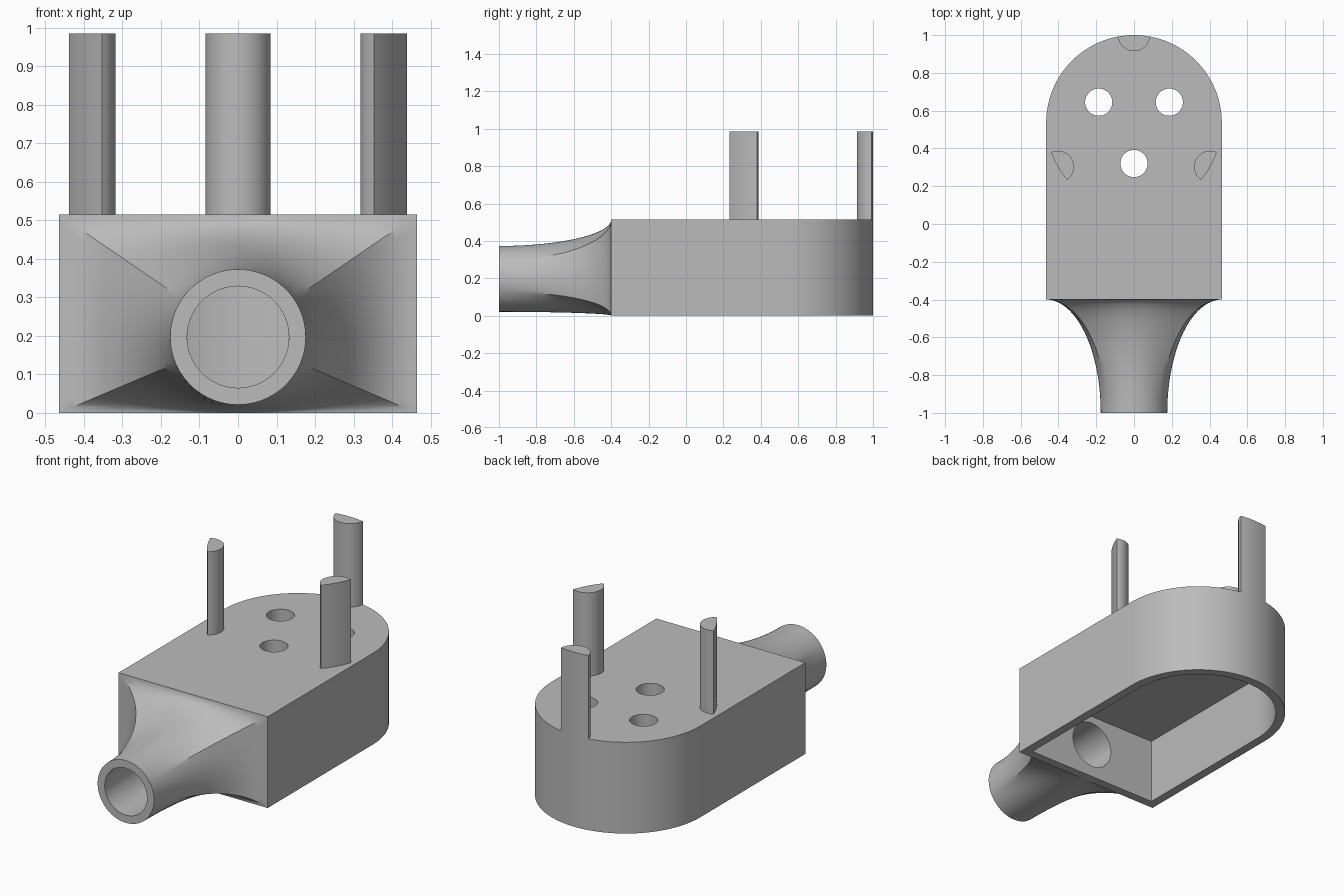
import bpy
import bmesh
from math import sin, cos, pi, asin, atan2, radians

if "Cube" in bpy.data.objects:
    bpy.data.objects.remove(bpy.data.objects["Cube"])

# Main dimensions
R, CY = 0.465, 0.535          # radius and centre of the rounded end
FRONT, HEIGHT = -0.4, 0.515   # front wall and top of the housing
WALL, CAVITY_TOP = 0.05, 0.37
TIP, TUBE_Z, TUBE_R, BORE_R = -1.0, 0.197, 0.176, 0.132
PIN_R, PIN_TOP = 0.085, 0.985

grey = bpy.data.materials.new("plain grey")
grey.use_nodes = True
colour = (0.5, 0.5, 0.5, 1)
grey.diffuse_color = colour
grey.node_tree.nodes["Principled BSDF"].inputs["Base Color"].default_value = colour


def make_object(name, bm):
    bmesh.ops.recalc_face_normals(bm, faces=bm.faces)
    mesh = bpy.data.meshes.new(name)
    bm.to_mesh(mesh)
    bm.free()
    mesh.materials.append(grey)
    obj = bpy.data.objects.new(name, mesh)
    bpy.context.collection.objects.link(obj)
    return obj


def activate(obj):
    bpy.ops.object.select_all(action='DESELECT')
    obj.select_set(True)
    bpy.context.view_layer.objects.active = obj


def smooth(obj):
    activate(obj)
    bpy.ops.object.shade_smooth_by_angle(angle=radians(30))


def prism(name, outline, z0, z1):
    """Extrude a flat outline upward."""
    bm = bmesh.new()
    base = bm.faces.new([bm.verts.new((x, y, z0)) for x, y in outline])
    top = bmesh.ops.extrude_face_region(bm, geom=[base], use_keep_orig=True)
    for v in top["geom"]:
        if isinstance(v, bmesh.types.BMVert):
            v.co.z = z1
    return make_object(name, bm)


def arc(cx, cy, r, a0, a1, n):
    return [(cx + r * cos(a0 + (a1 - a0) * i / n),
             cy + r * sin(a0 + (a1 - a0) * i / n)) for i in range(n + 1)]


def housing_outline(inset):
    r, y = R - inset, FRONT + inset
    return [(-r, y), (r, y)] + arc(0, CY, r, 0, pi, 64)


def cylinder(name, location, r, depth, rotation=(0, 0, 0)):
    bpy.ops.mesh.primitive_cylinder_add(vertices=64, radius=r, depth=depth,
                                        location=location, rotation=rotation)
    obj = bpy.context.object
    obj.name = name
    obj.data.materials.append(grey)
    return obj


def cut(target, cutter):
    cutter.hide_render = True
    activate(target)
    mod = target.modifiers.new("cut", 'BOOLEAN')
    mod.operation, mod.solver, mod.object = 'DIFFERENCE', 'EXACT', cutter
    bpy.ops.object.modifier_apply(modifier=mod.name)
    bpy.data.objects.remove(cutter)


# Housing: hollow from below, three holes in the top, one in the front wall
housing = prism("housing", housing_outline(0), 0, HEIGHT)
cut(housing, prism("cavity_cutter", housing_outline(WALL), -0.1, CAVITY_TOP))
for x, y in ((-0.187, 0.645), (0.187, 0.645), (0, 0.32)):
    cut(housing, cylinder("hole_cutter", (x, y, HEIGHT), 0.072, 0.6))
cut(housing, cylinder("bore_cutter", (0, FRONT, TUBE_Z), BORE_R, 0.3, (pi / 2, 0, 0)))
smooth(housing)

# Flared neck: rectangle at the housing blends to a round tube at the tip
corners = [(R, 0), (R, HEIGHT), (-R, HEIGHT), (-R, 0)]
SIDE, STEPS = 20, 28
angles = []
for i in range(4):
    a, b = (atan2(z - TUBE_Z, x) for x, z in (corners[i], corners[(i + 1) % 4]))
    b += 2 * pi if b < a else 0
    angles += [a + (b - a) * k / SIDE for k in range(SIDE)]


def rectangle_reach(a):
    """Distance from the tube axis to the rectangle edge."""
    c, s = cos(a), sin(a)
    reach = [R / abs(c)] if abs(c) > 1e-6 else []
    if abs(s) > 1e-6:
        reach.append((HEIGHT - TUBE_Z if s > 0 else TUBE_Z) / abs(s))
    return min(reach)


bm = bmesh.new()


def ring(y, radius):
    return [bm.verts.new((radius(a) * cos(a), y, TUBE_Z + radius(a) * sin(a)))
            for a in angles]


rings = []
for i in range(STEPS + 1):
    t = pi / 2 * (1 - i / STEPS)
    flare = 1 - cos(t)
    rings.append(ring(TIP + (FRONT - TIP) * sin(t),
                      lambda a: TUBE_R + (rectangle_reach(a) - TUBE_R) * flare))
rings.append(ring(TIP, lambda a: BORE_R))
rings.append(ring(FRONT, lambda a: BORE_R))
for r0, r1 in zip(rings, rings[1:]):
    for k in range(len(angles)):
        j = (k + 1) % len(angles)
        bm.faces.new((r0[k], r0[j], r1[j], r1[k]))
smooth(make_object("flared_neck", bm))

# Three pins: round posts trimmed by the circle of the rounded end
spread = 2 * asin(PIN_R / (2 * R))
lean = pi / 2 + spread / 2
for name, turn in (("back_pin", pi / 2), ("left_pin", -pi / 6), ("right_pin", 7 * pi / 6)):
    outer = arc(0, CY, R, turn - spread, turn + spread, 10)
    px, py = R * cos(turn), CY + R * sin(turn)
    inner = arc(px, py, PIN_R, turn + lean, turn + 2 * pi - lean, 28)
    smooth(prism(name, outer + inner[1:-1], HEIGHT, PIN_TOP))
